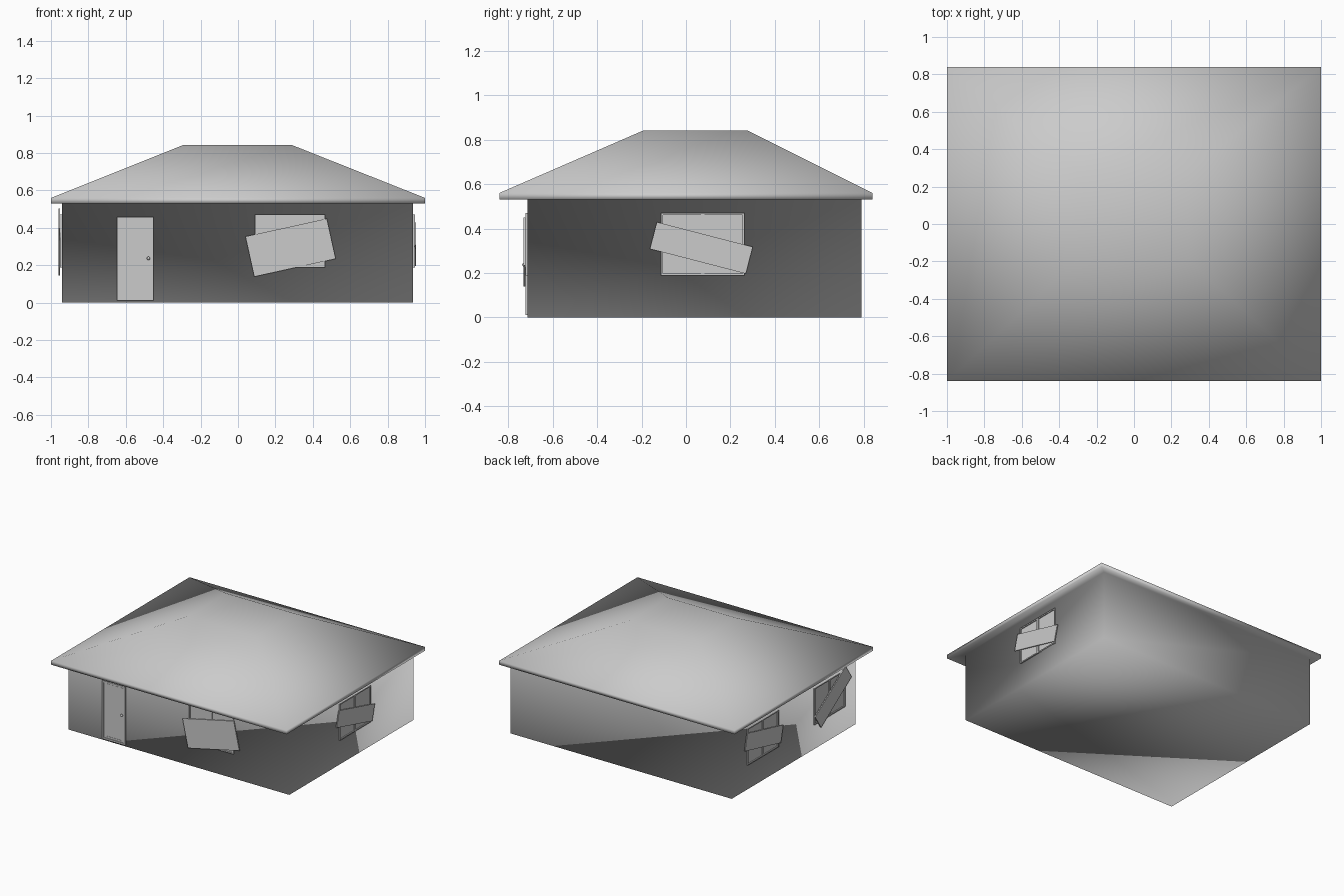
import bpy, bmesh
from math import radians
from mathutils import Matrix, Vector

if "Cube" in bpy.data.objects:
    bpy.data.objects.remove(bpy.data.objects["Cube"])

X0, X1, Y0, Y1 = -0.942, 0.936, -0.714, 0.79   # wall faces


def finish(bm, name, matrix=None, smooth=False):
    bmesh.ops.recalc_face_normals(bm, faces=bm.faces)
    for f in bm.faces:
        f.smooth = smooth
    me = bpy.data.meshes.new(name)
    bm.to_mesh(me)
    bm.free()
    ob = bpy.data.objects.new(name, me)
    if matrix is not None:
        ob.matrix_world = matrix
    bpy.context.collection.objects.link(ob)
    return ob


def wall_frame(origin, along):
    # local x runs along the wall, local y points outwards, local z is up
    a, up = Vector(along), Vector((0, 0, 1))
    out = a.cross(up)
    m = Matrix((a, out, up)).transposed().to_4x4()
    m.translation = Vector(origin)
    return m


def add_box(bm, x0, x1, y0, y1, z0, z1):
    m = Matrix.Translation(((x0 + x1) / 2, (y0 + y1) / 2, (z0 + z1) / 2))
    m = m @ Matrix.Diagonal((x1 - x0, y1 - y0, z1 - z0, 1))
    bmesh.ops.create_cube(bm, size=1, matrix=m)


def add_border(bm, w, h, t, d):
    # rectangular frame with a picture-frame profile, joined at the corners
    rings = []
    for inset, y in ((0, -0.003), (0, d), (t, d), (t, -0.003)):
        a, b = w / 2 - inset, h / 2 - inset
        rings.append([bm.verts.new((x, y, z)) for x, z in
                      ((-a, -b), (a, -b), (a, b), (-a, b))])
    for k in range(4):
        r, s = rings[k], rings[(k + 1) % 4]
        for i in range(4):
            j = (i + 1) % 4
            bm.faces.new((r[i], r[j], s[j], s[i]))


# House shell: walls, eaves, fascia and hipped roof as one softly shaded body
bm = bmesh.new()
levels = [(X0, X1, Y0, Y1, 0), (X0, X1, Y0, Y1, 0.53), (-1, 1, -0.84, 0.84, 0.53),
          (-1, 1, -0.84, 0.84, 0.56), (-0.295, 0.29, -0.19, 0.275, 0.842)]
rings = [[bm.verts.new((x, y, z)) for x, y in ((a, c), (b, c), (b, d), (a, d))]
         for a, b, c, d, z in levels]
for r, s in zip(rings, rings[1:]):
    for i in range(4):
        j = (i + 1) % 4
        bm.faces.new((r[i], r[j], s[j], s[i]))
bm.faces.new(rings[0])
bm.faces.new(rings[-1])
finish(bm, "house_shell", smooth=True)


# Windows, each with a crooked board nailed across
def window(name, origin, along, board_offset, board_h, tilt):
    m = wall_frame(origin, along)
    w, h = 0.376, 0.282
    bm = bmesh.new()
    add_border(bm, w, h, 0.009, 0.009)
    add_box(bm, -0.008, 0.008, -0.003, 0.008, -h / 2 + 0.008, h / 2 - 0.008)
    finish(bm, name + "_frame", m)
    bm = bmesh.new()
    for x0, x1 in ((-w / 2 + 0.008, -0.007), (0.007, w / 2 - 0.008)):
        add_box(bm, x0, x1, -0.003, 0.002, -h / 2 + 0.008, h / 2 - 0.008)
    finish(bm, name + "_panes", m)
    bm = bmesh.new()
    add_box(bm, -0.223, 0.223, 0.009, 0.017, -board_h / 2, board_h / 2)
    bu, bz = board_offset
    finish(bm, name + "_board",
           m @ Matrix.Translation((bu, 0, bz)) @ Matrix.Rotation(radians(-tilt), 4, 'Y'))


# 'along' is chosen so that along x up points out of the wall
window("front_window", (0.278, Y0, 0.33), (1, 0, 0), (0.003, -0.036), 0.22, 12.4)
window("right_window", (X1, 0.075, 0.33), (0, 1, 0), (-0.006, -0.017), 0.125, -14.5)
window("left_back_window", (X0, 0.42, 0.33), (0, -1, 0), (0.0, 0.0), 0.13, -13)
window("left_front_window", (X0, -0.39, 0.33), (0, -1, 0), (0.03, -0.005), 0.13, 34)

# Door: border, slab with two panels, round handle
dm = wall_frame((-0.55, Y0, 0.235), (1, 0, 0))
bm = bmesh.new()
add_border(bm, 0.195, 0.448, 0.013, 0.009)
finish(bm, "door_frame", dm)
bm = bmesh.new()
add_box(bm, -0.086, 0.086, -0.003, 0.003, -0.212, 0.212)
finish(bm, "door_slab", dm)
bm = bmesh.new()
add_border(bm, 0.164, 0.416, 0.012, 0.005)
finish(bm, "door_panel_trim", dm)
bm = bmesh.new()
bmesh.ops.create_uvsphere(bm, u_segments=16, v_segments=10, radius=0.009,
                          matrix=Matrix.Translation((0.071, 0.014, 0.002)))
finish(bm, "door_knob", dm, smooth=True)
